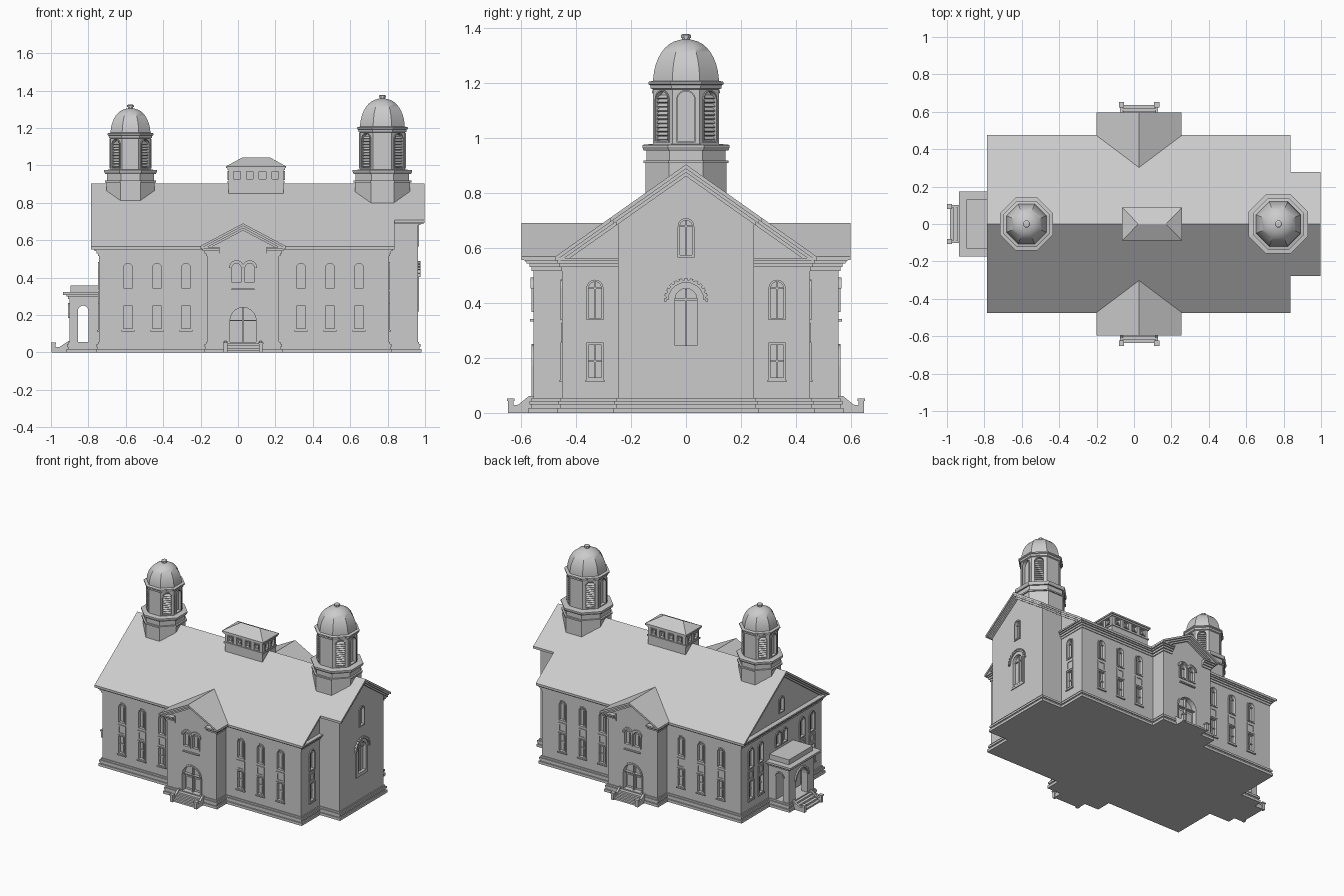
import bpy, bmesh
from math import pi, sin, cos, sqrt
from mathutils import Matrix

if "Cube" in bpy.data.objects:
    bpy.data.objects.remove(bpy.data.objects["Cube"])

GREY = (0.6, 0.6, 0.6, 1)
stone = bpy.data.materials.new("plain_grey")
stone.use_nodes = True
stone.diffuse_color = GREY
stone.node_tree.nodes["Principled BSDF"].inputs["Base Color"].default_value = GREY


def T(x, y, z=0):
    return Matrix.Translation((x, y, z))


def R(angle, axis='Z'):
    return Matrix.Rotation(angle, 4, axis)


ALONG_X = R(pi / 2)      # profile in y, z; depth runs along +x


def finish(bm, name, smooth=False):
    bmesh.ops.recalc_face_normals(bm, faces=bm.faces)
    me = bpy.data.meshes.new(name)
    bm.to_mesh(me)
    bm.free()
    me.materials.append(stone)
    ob = bpy.data.objects.new(name, me)
    bpy.context.collection.objects.link(ob)
    if smooth:
        bpy.ops.object.select_all(action='DESELECT')
        ob.select_set(True)
        bpy.context.view_layer.objects.active = ob
        bpy.ops.object.shade_smooth_by_angle(angle=pi / 6)
    return ob


def loft(bm, rings, M=Matrix(), closed=False):
    """Skin rings of points; cap the ends unless the loft closes on itself."""
    vs = [[bm.verts.new(M @ Matrix.Translation(p).translation) for p in r] for r in rings]
    n = len(vs[0])
    for a, b in zip(vs, vs[1:] + ([vs[0]] if closed else [])):
        for i in range(n):
            j = (i + 1) % n
            bm.faces.new((a[i], a[j], b[j], b[i]))
    if not closed:
        bm.faces.new(vs[0])
        bm.faces.new(vs[-1])


def prism(bm, pts, d0, d1, M=Matrix()):
    """Extrude a (u, z) outline; depth is measured outward along local -y."""
    loft(bm, [[(u, -d, z) for u, z in pts] for d in (d0, d1)], M)


def box(bm, x0, x1, y0, y1, z0, z1, M=Matrix()):
    prism(bm, [(x0, z0), (x1, z0), (x1, z1), (x0, z1)], -y0, -y1, M)


def frame(bm, outer, inner, d0, d1, M):
    loft(bm, [[(u, -d, z) for u, z in p] for p, d in
              ((outer, d0), (outer, d1), (inner, d1), (inner, d0))], M, True)


def arc(r, zc, n=10):
    return [(r * cos(pi * i / n), zc + r * sin(pi * i / n)) for i in range(n + 1)]


def opening(w, z0, z1, arched):
    h = w / 2
    return [(-h, z0), (h, z0)] + (arc(h, z1 - h) if arched else [(h, z1), (-h, z1)])


def cut(ob, cutter):
    mod = ob.modifiers.new("cut", 'BOOLEAN')
    mod.operation, mod.solver, mod.object = 'DIFFERENCE', 'EXACT', cutter
    bpy.context.view_layer.objects.active = ob
    bpy.ops.object.modifier_apply(modifier="cut")


cuts, trim, bars, slats = (bmesh.new() for _ in range(4))


def window(M, w, z0, z1, arched=True, t=.008, depth=.016, louvre=False, split=True):
    prism(cuts, opening(w, z0, z1, arched), -depth, .02, M)
    frame(trim, opening(w + 2 * t, z0 - t, z1 + t, arched), opening(w, z0, z1, arched), -.002, .006, M)
    spring = z1 - w / 2 if arched else (z0 + z1) / 2
    if louvre:
        z = z0 + .01
        while z < z1 - .008:
            r = sqrt(max((w / 2) ** 2 - max(z - spring, 0) ** 2, 0))
            box(slats, -r, r, -.009, .009, -.002, .002, M @ T(0, .008, z) @ R(pi / 5, 'X'))
            z += .015
    elif split:
        box(bars, -.003, .003, .009, depth + .001, z0, z1 - .001, M)
        box(bars, -w / 2, w / 2, .009, depth + .001, spring - .003, spring + .003, M)


def bay(M):
    """Arched window over a panel over a square-headed window."""
    window(M, .046, .345, .476)
    window(M, .046, .128, .247, False)
    frame(trim, opening(.062, .258, .326, False), opening(.04, .27, .314, False), -.002, .005, M)
    box(trim, -.035, .035, -.01, 0, .112, .12, M)


def hood(M, r0, r1, zc, d=.01):
    prism(trim, arc(r1, zc) + arc(r0, zc)[::-1], -.002, d, M)


# Wall blocks: main hall, narrow end wing, cross-gabled entry
CX = .027
bm = bmesh.new()
prism(bm, [(-.45, 0), (.45, 0), (.45, .565), (0, .88), (-.45, .565)], -.743, .807, ALONG_X)
walls = [finish(bm, "main_hall")]
bm = bmesh.new()
prism(bm, [(-.247, 0), (.247, 0), (.247, .7), (0, .88), (-.247, .7)], .7, .963, ALONG_X)
walls.append(finish(bm, "end_wing"))
bm = bmesh.new()
prism(bm, [(-.193, 0), (.193, 0), (.193, .565), (0, .67), (-.193, .565)], -.555, .555, T(CX, 0))
walls.append(finish(bm, "entry_block"))

# Stepped plinth round every block
bm = bmesh.new()
for d, z0, z1 in ((.017, 0, .018), (.008, .018, .03), (.014, .03, .044), (.006, .044, .055)):
    box(bm, -.743 - d, .807 + d, -.45 - d, .45 + d, z0, z1)
    box(bm, .7, .963 + d, -.247 - d, .247 + d, z0, z1)
    box(bm, CX - .193 - d, CX + .193 + d, -.555 - d, .555 + d, z0, z1)
    box(bm, -.90 - d, -.7, -.14 - d, .14 + d, z0, z1)
finish(bm, "plinth")

# Eave cornice with short returns on the entry gables
bm = bmesh.new()
for d, z0, z1 in ((.006, .515, .53), (.014, .53, .543), (.024, .543, .553), (.034, .553, .563)):
    box(bm, -.743 - d, .807 + d * .8, -.45 - d * .75, .45 + d * .75, z0, z1)
    for s in (-1, 1):
        xa, xb = sorted((CX + s * .125, CX + s * (.193 + d)))
        box(bm, xa, xb, -.555 - d, .555 + d, z0, z1)
finish(bm, "eave_cornice")


def gable_roof(bm, half, top, slope, thick, d0, d1, M):
    low = top - half * slope
    prism(bm, [(-half, low), (0, top), (half, low), (half, low - thick),
               (0, top - thick), (-half, low - thick)], d0, d1, M)


# Roof slabs, then the rake mouldings beneath them
bm = bmesh.new()
gable_roof(bm, .477, .903, .705, .016, -.785, .837, ALONG_X)
gable_roof(bm, .277, .903, .705, .016, .8, .997, ALONG_X)
gable_roof(bm, .228, .69, .53, .014, -.597, .597, T(CX, 0))
finish(bm, "roof")
bm = bmesh.new()
for k, d in ((0, .028), (1, .014)):
    top = .89 - .014 * k
    gable_roof(bm, .463 - .01 * k, top, .705, .016, -.743 - d, .807 + d * .8, ALONG_X)
    gable_roof(bm, .265 - .01 * k, top, .705, .016, .8, .963 + d, ALONG_X)
    gable_roof(bm, .218 - .01 * k, .678 - .012 * k, .53, .014, -.555 - d, .555 + d, T(CX, 0))
finish(bm, "rake_moulding")

steps = bmesh.new()


def stairs(M, half, run):
    for i in range(4):
        box(steps, -half, half, -run * (4 - i) / 4, .02, 0, .012 * (i + 1), M)
    for s in (-1, 1):
        u = s * (half + .006)
        prism(steps, [(-.02, 0), (run, 0), (run, .026), (run * .6, .03), (0, .062), (-.02, .062)],
              -u - .007, -u + .007, M @ R(-pi / 2))
        box(steps, u - .01, u + .01, -run - .012, -run + .008, 0, .044, M)
        box(steps, u - .014, u + .014, -run - .016, -run + .012, .044, .052, M)


# Openings of the long sides, the same front and back
for s in (-1, 1):
    turn = R(0 if s < 0 else pi)
    for x in (-.588, -.433, -.278, .337, .492, .647):
        bay(T(x, s * .45) @ turn)
    for x in (-.035, .035):
        M = T(CX + x, s * .555) @ turn
        window(M, .048, .375, .476)
        hood(M, .032, .04, .452)
    M = T(CX, s * .555) @ turn
    box(trim, -.062, .062, -.012, 0, .333, .341, M)
    window(M, .14, .05, .24, t=.01, depth=.03)
    for u in (-.034, .034):
        box(bars, u - .02, u + .02, .022, .031, .07, .15, M)
    stairs(T(CX, s * .57) @ turn, .088, .065)

# Openings of the two ends
for s in (-1, 1):
    bay(T(.807, s * .331) @ ALONG_X)
    for y in (.34, .23):
        bay(T(-.743, s * y) @ R(-pi / 2))
    window(T(-.743, s * .036) @ R(-pi / 2), .048, .385, .476)
M = T(.963, 0) @ ALONG_X
window(M, .08, .245, .452, t=.012)
frame(trim, opening(.13, .22, .475, True), opening(.104, .233, .464, True), -.002, .005, M)
hood(M, .064, .074, .41, .012)
for i in range(13):
    box(trim, -.006, .006, -.014, 0, .071, .08, M @ T(0, 0, .41) @ R(pi * (i / 12 - .5), 'Y'))
window(M, .044, .573, .70)
M = T(-.743, 0) @ R(-pi / 2)
window(M, .044, .61, .71)
window(M, .1, .05, .24)

# Porch with open arches, flat roof and steps
bm = bmesh.new()
box(bm, -.90, -.74, -.14, .14, 0, .315)
porch = finish(bm, "porch")
for pts, d, M in ((opening(.056, .05, .25, True), .2, T(-.828, 0)),
                  (opening(.13, .05, .25, True), .1, T(-.84, 0) @ R(-pi / 2))):
    bm = bmesh.new()
    prism(bm, pts, -d, d, M)
    tunnel = finish(bm, "porch_tunnel")
    cut(porch, tunnel)
    bpy.data.objects.remove(tunnel)
hood(T(-.90, 0) @ R(-pi / 2), .067, .08, .185)
for s in (0, 1):
    hood(T(-.828, .14 * (2 * s - 1)) @ R(pi * s), .03, .038, .222, .006)
bm = bmesh.new()
for x, y, z0, z1 in ((.908, .148, .285, .298), (.917, .16, .298, .308),
                     (.935, .173, .308, .322), (.895, .132, .322, .357)):
    box(bm, -x, -.735, -y, y, z0, z1)
finish(bm, "porch_roof")
stairs(T(-.905, 0) @ R(-pi / 2), .088, .08)
finish(steps, "steps")


def lathe8(name, x, profile, smooth=False):
    k = 1 / cos(pi / 8)
    bm = bmesh.new()
    loft(bm, [[(r * k * cos(pi / 8 + i * pi / 4), r * k * sin(pi / 8 + i * pi / 4), z)
               for i in range(8)] for r, z in profile], T(x, 0))
    return finish(bm, name, smooth)


# Octagonal domed towers
for side, x, base, shaft, neck, top in (("left", .772, .147, .12, 1.197, 1.357),
                                        ("right", -.575, .129, .107, 1.165, 1.305)):
    lathe8(side + "_tower_base", x, [(base, .7), (base, .908), (base + .008, .908), (base + .008, .918),
           (base - .004, .918), (base - .004, .953), (base + .006, .953), (base + .012, .966),
           (base + .012, .974), (shaft, .978)])
    walls.append(lathe8(side + "_tower_shaft", x, [(shaft, .96), (shaft, neck)]))
    lathe8(side + "_tower_cornice", x, [(shaft, neck - .022), (shaft + .008, neck - .018),
           (shaft + .01, neck - .006), (shaft + .017, neck - .002), (shaft + .017, neck + .006),
           (shaft, neck + .01)])
    dome = [(shaft * cos(a * pi / 20) ** .85, neck + (top - neck) * sin(a * pi / 20)) for a in range(10)]
    lathe8(side + "_tower_dome", x, dome + [(.016, top)], True)
    lathe8(side + "_tower_finial", x, [(.014, top - .01), (.014, top + .006), (.018, top + .006),
           (.018, top + .016), (.012, top + .02)])
    for i in (1, 2, 3, 5, 6, 7):
        window(T(x, 0) @ R(i * pi / 4) @ T(0, -shaft), shaft * .5, .988, neck - .028,
               t=.005, louvre=i % 2, split=False)

# Roof lantern between the towers
LX = .097
bm = bmesh.new()
box(bm, LX - .147, LX + .147, -.076, .076, .8, .985)
walls.append(finish(bm, "lantern_walls"))
bm = bmesh.new()
box(bm, LX - .152, LX + .152, -.081, .081, .906, .916)
box(bm, LX - .153, LX + .153, -.082, .082, .974, .985)
loft(bm, [[(LX + sx * a, sy * b, z) for sx, sy in ((-1, -1), (1, -1), (1, 1), (-1, 1))]
          for a, b, z in ((.16, .089, .985), (.16, .089, .995), (.076, .002, 1.041))])
finish(bm, "lantern_roof")
for s in (0, 1):
    for i in range(4):
        window(T(LX + (i - 1.5) * .068, .076 * (2 * s - 1)) @ R(pi * s), .036, .926, .966, False, t=.004)
    for i in (-1, 1):
        window(T(LX + .147 * (2 * s - 1), i * .034) @ R(pi * (s - .5)), .036, .926, .966, False, t=.004)

# Sink the openings and collect the trim
cutter = finish(cuts, "opening_cutter")
for ob in walls:
    cut(ob, cutter)
bpy.data.objects.remove(cutter)
finish(trim, "window_trim")
finish(bars, "window_bars")
finish(slats, "tower_louvres")
